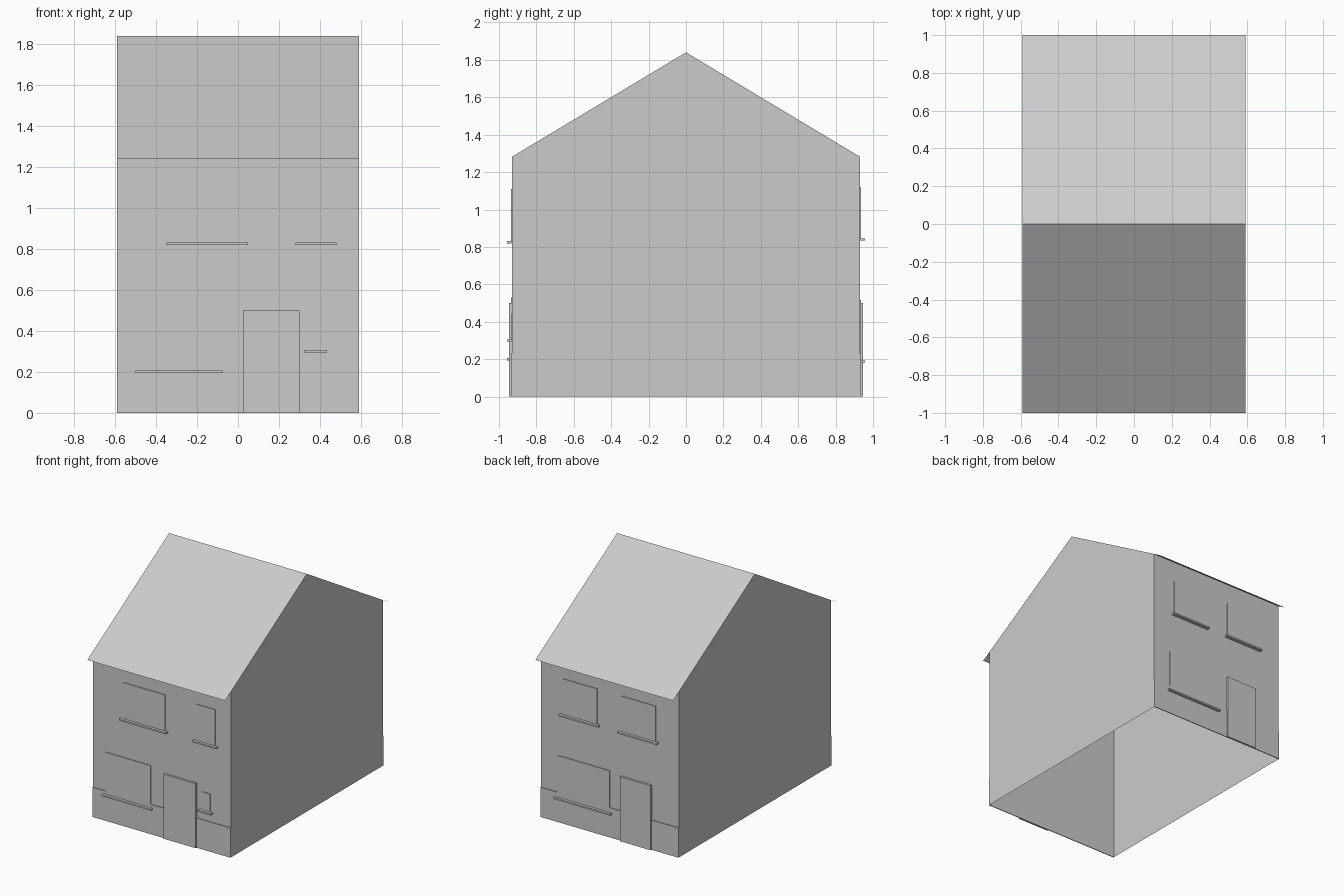
import bpy

if "Cube" in bpy.data.objects:
    bpy.data.objects.remove(bpy.data.objects["Cube"])

W = 0.59        # half width
D = 0.93        # half depth of the walls
EAVE_Y, EAVE_Z = 1.0, 1.24
RIDGE = 1.84
WALL_TOP = RIDGE - (RIDGE - EAVE_Z) * D / EAVE_Y


def mesh(name, verts, faces):
    me = bpy.data.meshes.new(name)
    me.from_pydata(verts, [], faces)
    me.update()
    ob = bpy.data.objects.new(name, me)
    bpy.context.collection.objects.link(ob)
    return ob


def box(name, x0, x1, y0, y1, z0, z1):
    x0, x1 = sorted((x0, x1))
    y0, y1 = sorted((y0, y1))
    v = [(x, y, z) for x in (x0, x1) for y in (y0, y1) for z in (z0, z1)]
    f = [(0, 1, 3, 2), (4, 6, 7, 5), (0, 4, 5, 1),
         (2, 3, 7, 6), (0, 2, 6, 4), (1, 5, 7, 3)]
    return mesh(name, v, f)


# Walls: open shell with gabled sides, no floor
profile = [(-D, 0), (D, 0), (D, WALL_TOP), (0, RIDGE), (-D, WALL_TOP)]
verts = [(x, y, z) for x in (-W, W) for y, z in profile]
mesh("walls", verts, [(4, 3, 2, 1, 0), (5, 6, 7, 8, 9),
                      (0, 5, 9, 4), (1, 2, 7, 6)])

# Roof: thin sheet overhanging front and back
roof_line = [(-EAVE_Y, EAVE_Z), (0, RIDGE), (EAVE_Y, EAVE_Z)]
verts = [(x, y, z) for x in (-W, W) for y, z in roof_line]
mesh("roof", verts, [(0, 3, 4, 1), (1, 4, 5, 2)])


# Window pane with its projecting sill; side is -1 front, 1 back
def window(name, side, x0, x1, sill_z, top):
    x0, x1 = sorted((x0, x1))
    box(name, x0, x1, side * D, side * (D + 0.006), sill_z, top)
    box(name + "_sill", x0 - 0.02, x1 + 0.02, side * D, side * (D + 0.027),
        sill_z - 0.006, sill_z + 0.006)


facades = {
    "front": (-1, (0.025, 0.30), [
        ("lower_window", -0.48, -0.095, 0.20, 0.53),
        ("small_window", 0.345, 0.415, 0.30, 0.445),
        ("upper_wide_window", -0.33, 0.03, 0.825, 1.11),
        ("upper_narrow_window", 0.30, 0.46, 0.825, 1.11)]),
    "back": (1, (-0.36, -0.095), [
        ("lower_window", 0.0, 0.445, 0.187, 0.515),
        ("upper_left_window", 0.105, 0.40, 0.84, 1.12),
        ("upper_right_window", -0.395, -0.10, 0.84, 1.12)]),
}

# Plinth, door and windows on each facade
for label, (side, door, windows) in facades.items():
    box(label + "_plinth", -W, W, side * D, side * (D + 0.006), 0, 0.23)
    box(label + "_door", *door, side * D, side * (D + 0.016), 0, 0.50)
    for name, x0, x1, sill_z, top in windows:
        window(label + "_" + name, side, x0, x1, sill_z, top)
